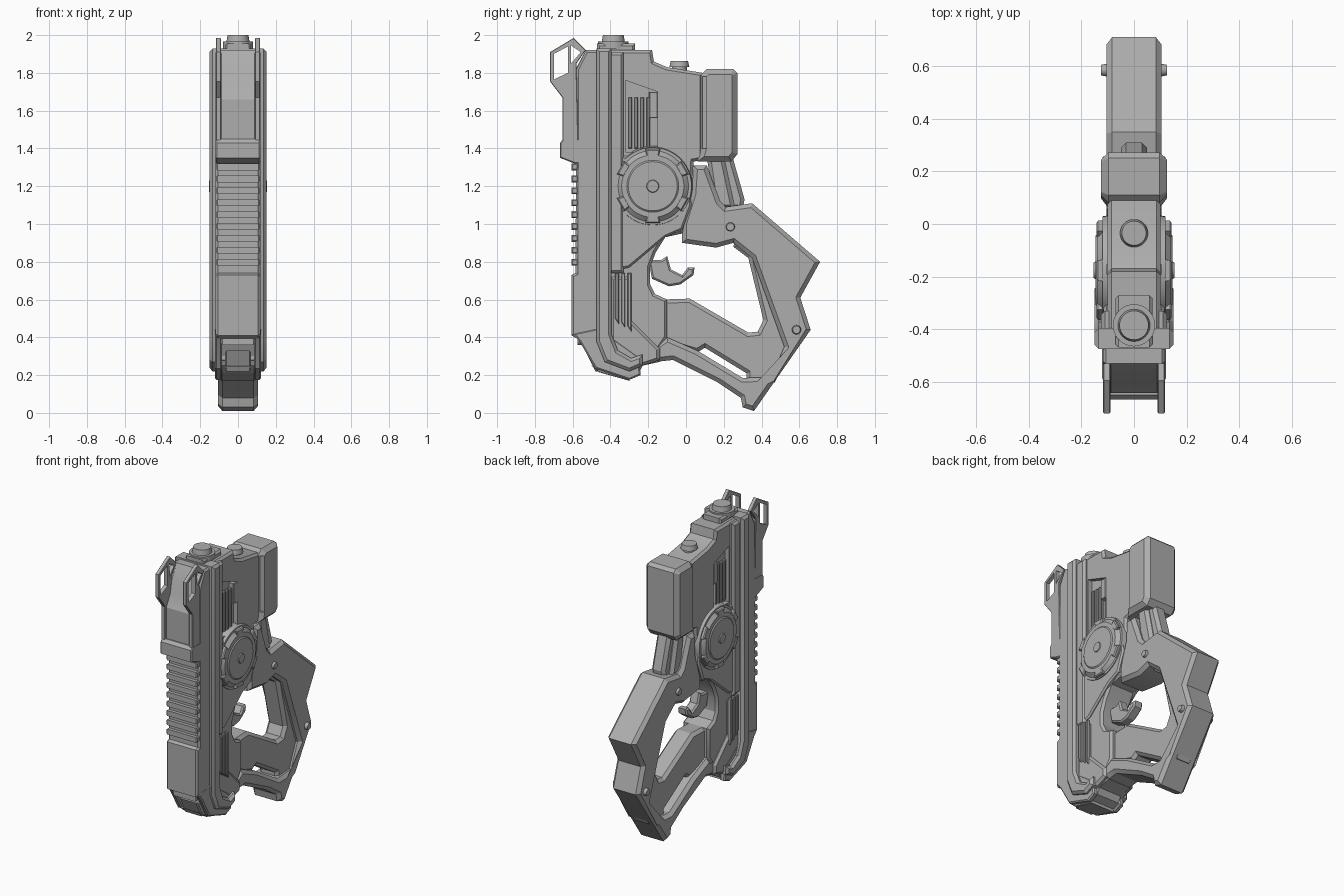
import bpy
import bmesh
import math
from mathutils import Matrix, Vector

default_cube = bpy.data.objects.get("Cube")
if default_cube:
    bpy.data.objects.remove(default_cube, do_unlink=True)

grey = bpy.data.materials.new("plain grey")
grey.use_nodes = True
grey.diffuse_color = (.42, .42, .42, 1)
grey.node_tree.nodes["Principled BSDF"].inputs["Base Color"].default_value = grey.diffuse_color

parts = []


def finish(name, bm):
    """Turn a bmesh into a scene object with the shared material."""
    bmesh.ops.recalc_face_normals(bm, faces=bm.faces[:])
    mesh = bpy.data.meshes.new(name)
    bm.to_mesh(mesh)
    bm.free()
    mesh.materials.append(grey)
    part = bpy.data.objects.new(name, mesh)
    bpy.context.collection.objects.link(part)
    parts.append(part)
    return part


def slab(name, outline, inner, outer, chamfer=.008):
    """Extrude a side outline (y, z) between two x values and chamfer its rims."""
    bm = bmesh.new()
    base = bm.faces.new([bm.verts.new((inner, y, z)) for y, z in outline])
    grown = bmesh.ops.extrude_face_region(bm, geom=[base], use_keep_orig=True)
    moved = [v for v in grown["geom"] if isinstance(v, bmesh.types.BMVert)]
    bmesh.ops.translate(bm, verts=moved, vec=(outer - inner, 0, 0))
    bmesh.ops.recalc_face_normals(bm, faces=bm.faces[:])
    if chamfer:
        rims = [e for e in bm.edges if abs(e.verts[0].co.x - e.verts[1].co.x) < .0001]
        bmesh.ops.bevel(bm, geom=rims, offset=chamfer, segments=1,
                        affect='EDGES', clamp_overlap=True)
    return finish(name, bm)


def centre(name, outline, half, chamfer=.008):
    return slab(name, outline, -half, half, chamfer)


def pair(name, outline, inner, outer, chamfer=.004):
    return [slab(side + name, outline, sign * inner, sign * outer, chamfer)
            for side, sign in (("left_", 1), ("right_", -1))]


def box(low_y, low_z, high_y, high_z):
    return [(low_y, low_z), (high_y, low_z), (high_y, high_z), (low_y, high_z)]


def disc(name, position, axis, radius, top_radius, depth, sides=48):
    """Cone or cylinder starting at a position and growing along an axis."""
    bm = bmesh.new()
    turn = Vector((0, 0, 1)).rotation_difference(Vector(axis)).to_matrix().to_4x4()
    middle = Vector(position) + Vector(axis) * depth / 2
    bmesh.ops.create_cone(bm, cap_ends=True, segments=sides, radius1=radius,
                          radius2=top_radius, depth=depth,
                          matrix=Matrix.Translation(middle) @ turn)
    return finish(name, bm)


def side_discs(name, y, z, x, radius, top_radius, depth):
    for side, sign in (("left_", 1), ("right_", -1)):
        disc(side + name, (sign * x, y, z), (sign, 0, 0), radius, top_radius, depth)


def cut(part, outline, inner, outer):
    """Cut a straight pocket through a part from the side."""
    cutter = slab("cutter", outline, inner, outer, 0)
    parts.remove(cutter)
    cutter.hide_render = True
    tool = part.modifiers.new("pocket", 'BOOLEAN')
    tool.operation = 'DIFFERENCE'
    tool.solver = 'EXACT'
    tool.object = cutter
    bpy.context.view_layer.objects.active = part
    bpy.ops.object.modifier_apply(modifier=tool.name)
    bpy.data.objects.remove(cutter, do_unlink=True)


# Receiver core with the front of the guard
receiver = centre("receiver_core", [
    (-.47, 1.92), (-.18, 1.92), (-.17, 1.86), (-.1, 1.83), (.09, 1.8), (.09, 1.34),
    (.04, 1.33), (.03, 1.16), (0, 1), (-.02, .95), (-.11, .93), (-.16, .85),
    (-.19, .77), (-.19, .68), (-.165, .63), (-.1, .6), (-.1, .4), (-.14, .34),
    (-.14, .27), (-.23, .25), (-.25, .21), (-.47, .28)], .1, .015)
vent_opening = [(-.32, 1.38), (-.15, 1.38), (-.15, 1.7), (-.32, 1.76)]
for sign in (1, -1):
    cut(receiver, vent_opening, sign * .07, sign * .2)
for index in range(4):
    start = -.305 + index * .032
    pair(f"vent_rib_{index}", box(start, 1.4, start + .018, 1.67), .06, .09)
pair("vent_tab", box(-.195, 1.56, -.15, 1.7), .06, .104)

# Side plates behind the wheels and along the lower frame
centre("wheel_plate", [(-.4, 1.36), (-.3, 1.36), (0, 1.3), (.03, 1.1), (-.02, .97),
                       (-.11, .93), (-.3, .77), (-.45, .74)], .115, .01)
centre("lower_plate", [(-.4, .72), (-.29, .72), (-.29, .49), (-.14, .34), (-.14, .28),
                       (-.23, .25), (-.4, .33)], .12, .015)
for index in range(3):
    start = -.375 + index * .033
    pair(f"lower_rib_{index}", [(start, .74), (start + .02, .74),
                                (start + .02, .47 - index * .02), (start, .5 - index * .02)], .11, .134)

# Long outer rails that hook round the bottom
centre("inner_rail", box(-.41, .74, -.33, 1.91), .125, .015)
centre("outer_rail", [(-.475, 1.93), (-.395, 1.93), (-.395, .42), (-.36, .33), (-.29, .29),
                      (-.23, .31), (-.23, .25), (-.3, .22), (-.43, .27), (-.475, .38)],
       .15, .016)

# Front slide with its grip ribs
centre("slide", [(-.46, 1.92), (-.53, 1.92), (-.58, 1.82), (-.585, .74), (-.607, .73),
                 (-.607, .41), (-.57, .39), (-.46, .42)], .118, .012)
for index in range(9):
    low = .78 + index * .063
    centre(f"slide_rib_{index}", box(-.607, low, -.57, low + .036), .115, .006)
centre("slide_cover", [(-.53, 1.92), (-.585, 1.82), (-.6, 1.74), (-.642, 1.66),
                       (-.642, 1.42), (-.55, 1.42)], .092, .004)
centre("cover_clasp", [(-.667, 1.43), (-.667, 1.35), (-.59, 1.32), (-.55, 1.32),
                       (-.55, 1.45), (-.65, 1.45)], .118, .006)

# Open sight frames
sights = pair("sight_frame", [(-.72, 1.91), (-.595, 1.985), (-.53, 1.92), (-.58, 1.85),
                              (-.57, 1.4), (-.655, 1.4), (-.655, 1.67), (-.72, 1.755)],
              .09, .117, .003)
for sight, sign in zip(sights, (1, -1)):
    cut(sight, [(-.7, 1.9), (-.625, 1.94), (-.625, 1.8), (-.7, 1.765)], 0, sign * .2)
    cut(sight, [(-.608, 1.945), (-.557, 1.91), (-.608, 1.85)], 0, sign * .2)

# Nose recess at the lower front
pair("nose_cheek", [(-.46, .45), (-.6, .42), (-.565, .38), (-.48, .235), (-.3, .175),
                    (-.24, .2), (-.25, .3)], .085, .122, .008)
centre("nose_core", [(-.44, .42), (-.53, .42), (-.44, .24), (-.3, .19), (-.25, .21),
                     (-.25, .3)], .1, 0)
centre("nose_bar", box(-.575, .36, -.5, .4), .09, .008)
nose_box = centre("nose_box", [(-.45, .33), (-.535, .33), (-.48, .22), (-.43, .22)], .068, .008)
centre("nose_lip", [(-.5, .25), (-.46, .215), (-.3, .17), (-.3, .21)], .09, .004)

# Rear block, its side slots and the neck below it
rear_block = centre("rear_block", [(.06, 1.33), (.24, 1.33), (.272, 1.37), (.272, 1.8),
                                   (.25, 1.82), (.11, 1.82), (.08, 1.79), (.08, 1.4)],
                    .125, .028)
for sign in (1, -1):
    cut(rear_block, box(.088, 1.4, .108, 1.78), sign * .09, sign * .2)
centre("neck", [(.14, 1.36), (.245, 1.36), (.31, 1.13), (.3, 1.08), (.18, 1.08)], .05, .02)
centre("neck_core", [(.11, 1.36), (.2, 1.36), (.26, 1.08), (.15, 1.08)], .075, .02)

# Angular rear grip, thinner web and trigger
centre("grip_arm", [
    (-.02, 1), (.03, 1.16), (.04, 1.31), (.11, 1.31), (.18, 1.12), (.21, 1.09), (.35, 1.11),
    (.71, .8), (.605, .61), (.66, .44), (.36, .01), (.3, .03), (.29, .08), (.17, .16),
    (-.07, .28), (-.16, .27), (-.16, .36), (-.1, .4), (.06, .33), (.3, .185), (.45, .19),
    (.52, .35), (.35, .82), (.25, .9), (.16, .875), (-.02, .9)], .105, .022)
centre("grip_web", [
    (-.14, .6), (.02, .605), (.33, .425), (.38, .43), (.41, .49), (.33, .82), (.25, .88),
    (.27, .95), (.4, .85), (.57, .36), (.47, .16), (.32, .16), (.32, .21), (.1, .345),
    (.06, .32), (-.14, .38)], .07, .02)
centre("trigger", [(-.2, .81), (-.13, .81), (-.1, .83), (-.08, .76), (-.02, .73),
                   (.01, .77), (.045, .77), (.04, .73), (-.03, .68), (-.09, .67),
                   (-.18, .71)], .035, .01)

# Side wheels with rim lugs and hub
wheel_y, wheel_z = -.176, 1.2
side_discs("wheel_housing", wheel_y, wheel_z, .06, .215, .205, .06)
side_discs("wheel_rim", wheel_y, wheel_z, .115, .195, .165, .026)
side_discs("wheel_face", wheel_y, wheel_z, .135, .145, .13, .012)
side_discs("wheel_hub", wheel_y, wheel_z, .14, .037, .03, .013)
for index in range(6):
    middle = math.radians(60 * index + 30)
    corners = [(.16, -.2), (.2, -.2), (.2, .2), (.16, .2)]
    lug = [(wheel_y + radius * math.cos(middle + offset),
            wheel_z + radius * math.sin(middle + offset)) for radius, offset in corners]
    pair(f"wheel_lug_{index}", lug, .11, .142, .006)

# Grip pins and top buttons
side_discs("upper_pin", .235, .985, .09, .027, .02, .03)
side_discs("lower_pin", .585, .44, .09, .027, .02, .036)
up = (0, 0, 1)
centre("button_plate", box(-.47, 1.91, -.27, 1.955), .07, .012)
disc("front_button_base", (0, -.385, 1.93), up, .08, .08, .035)
disc("front_button", (0, -.385, 1.96), up, .062, .055, .04)
disc("front_button_cap", (0, -.385, 1.985), up, .045, .04, .015)
disc("rear_button_base", (0, -.035, 1.8), up, .04, .04, .04)
disc("rear_button", (0, -.035, 1.83), up, .053, .046, .032)

# Smooth the round parts while keeping hard edges
bpy.ops.object.select_all(action='DESELECT')
for part in parts:
    part.select_set(True)
bpy.context.view_layer.objects.active = parts[0]
bpy.ops.object.shade_smooth_by_angle(angle=math.radians(25))
